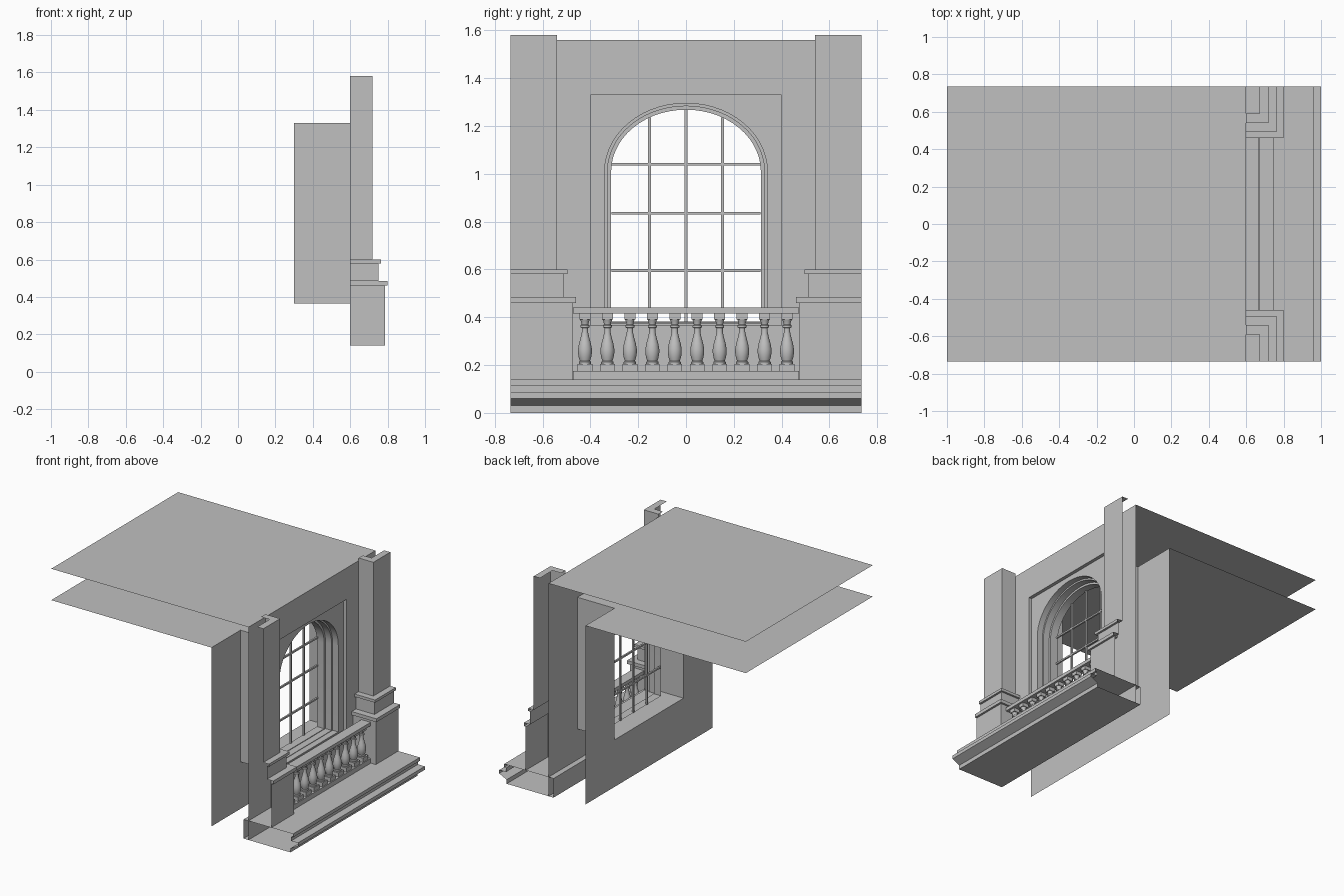
import bpy, bmesh, math

cube = bpy.data.objects.get("Cube")
if cube:
    bpy.data.objects.remove(cube, do_unlink=True)

stone = bpy.data.materials.new("stone_grey")
stone.use_nodes = True
GREY = (0.53, 0.53, 0.53, 1)
stone.diffuse_color = GREY
stone.node_tree.nodes["Principled BSDF"].inputs["Base Color"].default_value = GREY

HALF = 0.735              # half width of the bay
OPEN = (0.40, 0.365, 1.33)  # rectangular opening: half width, bottom, top


def finish(name, bm, smooth=False):
    bmesh.ops.recalc_face_normals(bm, faces=bm.faces[:])
    me = bpy.data.meshes.new(name)
    bm.to_mesh(me)
    bm.free()
    me.materials.append(stone)
    ob = bpy.data.objects.new(name, me)
    bpy.context.collection.objects.link(ob)
    if smooth:
        bpy.ops.object.select_all(action='DESELECT')
        ob.select_set(True)
        bpy.context.view_layer.objects.active = ob
        bpy.ops.object.shade_smooth_by_angle(angle=math.radians(35))
    return ob


def skin(bm, rows, close_u=False, close_v=False):
    """Join rows of points with quads."""
    vs = [[bm.verts.new(p) for p in r] for r in rows]
    n, m = len(vs), len(vs[0])
    for i in range(n if close_u else n - 1):
        for j in range(m if close_v else m - 1):
            a, b = vs[i], vs[(i + 1) % n]
            k = (j + 1) % m
            bm.faces.new((a[j], a[k], b[k], b[j]))


def sheet(name, rows, close_u=False, close_v=False, smooth=False):
    bm = bmesh.new()
    skin(bm, rows, close_u, close_v)
    return finish(name, bm, smooth)


def add_box(bm, x0, x1, y0, y1, z0, z1):
    vs = bmesh.ops.create_cube(bm, size=1)["verts"]
    for v in vs:
        v.co = (x1 if v.co.x > 0 else x0, y1 if v.co.y > 0 else y0, z1 if v.co.z > 0 else z0)


def box(name, *dims):
    bm = bmesh.new()
    add_box(bm, *dims)
    return finish(name, bm)


def rect(x, w, z0, z1):
    return [(x, -w, z0), (x, w, z0), (x, w, z1), (x, -w, z1)]


SPRING = 1.01


def arch_top(y, w):
    return SPRING + (0.955 + w - SPRING) * math.sqrt(max(0, 1 - (y / w) ** 2))


def arch(x, w, sill, n=28):
    """Closed arched outline with elliptical head."""
    pts = [(x, -w, sill), (x, w, sill)]
    for i in range(n + 1):
        a = math.pi * i / n
        pts.append((x, w * math.cos(a), SPRING + (0.955 + w - SPRING) * math.sin(a)))
    return pts


# Ceiling and roof planes reaching back from the walls
for name, x1, z in (("roof_plane", 0.6, 1.56), ("ceiling_plane", 0.3, 1.33)):
    sheet(name, [[(-1, -HALF, z), (-1, HALF, z)], [(x1, -HALF, z), (x1, HALF, z)]])

# Outer wall with rectangular opening
sheet("outer_wall", [rect(0.6, HALF, 0, 1.56), rect(0.6, *OPEN)], close_v=True)

# Inner wall: opening runs up to the ceiling
w, zb, zt = OPEN
bm = bmesh.new()
for y0, y1, z0, z1 in ((-HALF, -w, zb, zt), (w, HALF, zb, zt), (-HALF, HALF, 0.02, zb)):
    skin(bm, [[(0.3, y0, z0), (0.3, y1, z0)], [(0.3, y0, z1), (0.3, y1, z1)]])
finish("inner_wall", bm)

# Reveal lining between the two walls
sheet("window_reveal", [rect(0.3, *OPEN), rect(0.6, *OPEN)], close_v=True)

# Recessed panel with arched cutout
bm = bmesh.new()
edges = []
for loop in (rect(0.575, *OPEN), arch(0.575, 0.34, 0.375)):
    vs = [bm.verts.new(p) for p in loop]
    edges += [bm.edges.new((vs[i], vs[(i + 1) % len(vs)])) for i in range(len(vs))]
bmesh.ops.triangle_fill(bm, use_beauty=True, edges=edges)
finish("arch_panel", bm)

# Stepped moulding running back around the arch
steps = [(0.575, 0.34), (0.53, 0.34), (0.53, 0.328), (0.48, 0.328), (0.48, 0.313), (0.42, 0.313)]
sheet("arch_moulding", [arch(x, s, 0.375 + (0.34 - s) * 0.3) for x, s in steps],
      close_v=True, smooth=True)

# Window glazing bars
bm = bmesh.new()
for y in (-0.153, 0, 0.153):
    add_box(bm, 0.42, 0.432, y - 0.006, y + 0.006, 0.38, arch_top(y, 0.313))
for z in (0.595, 0.835, 1.04):
    add_box(bm, 0.42, 0.432, -0.312, 0.312, z - 0.006, z + 0.006)
finish("glazing_bars", bm)

# Base cornice, an open-ended moulded run
cornice = [(0.56, 0), (0.94, 0), (0.94, 0.03), (1.0, 0.06), (1.0, 0.085),
           (0.945, 0.085), (0.945, 0.115), (0.96, 0.115), (0.96, 0.14), (0.56, 0.14)]
sheet("base_cornice", [[(x, y, z) for x, z in cornice] for y in (-HALF, HALF)], close_v=True)

# Corner pilasters on pedestals: L-shaped shells, (projection, height)
pilaster = [(0.185, 0.14), (0.185, 0.46), (0.2, 0.46), (0.2, 0.485), (0.15, 0.485), (0.15, 0.58),
            (0.165, 0.58), (0.165, 0.6), (0.12, 0.6), (0.12, 1.58), (0.07, 1.58)]
for side, s in (("left", 1), ("right", -1)):
    sheet("pilaster_" + side, [[(0.6, s * (0.66 - d), z), (0.6 + d, s * (0.66 - d), z),
                                (0.6 + d, s * HALF, z)] for d, z in pilaster])

# Balustrade rails
box("top_rail", 0.67, 0.745, -0.472, 0.472, 0.415, 0.44)
box("bottom_rail", 0.665, 0.745, -0.472, 0.472, 0.14, 0.175)

# Turned balusters with square cap and foot, (radius, height)
turning = [(0.026, 0.205), (0.026, 0.213), (0.021, 0.217), (0.026, 0.232), (0.029, 0.25),
           (0.029, 0.267), (0.025, 0.29), (0.018, 0.315), (0.013, 0.338), (0.013, 0.355),
           (0.019, 0.358), (0.019, 0.366), (0.014, 0.37), (0.016, 0.38), (0.021, 0.392)]
CX, SEG = 0.707, 20
for i in range(10):
    cy = (i - 4.5) * 0.0939
    bm = bmesh.new()
    skin(bm, [[(CX + r * math.cos(2 * math.pi * k / SEG), cy + r * math.sin(2 * math.pi * k / SEG), z)
               for k in range(SEG)] for r, z in turning], close_v=True)
    add_box(bm, CX - 0.023, CX + 0.023, cy - 0.023, cy + 0.023, 0.39, 0.415)
    add_box(bm, CX - 0.031, CX + 0.031, cy - 0.031, cy + 0.031, 0.175, 0.205)
    finish("baluster_%d" % (i + 1), bm, smooth=True)
